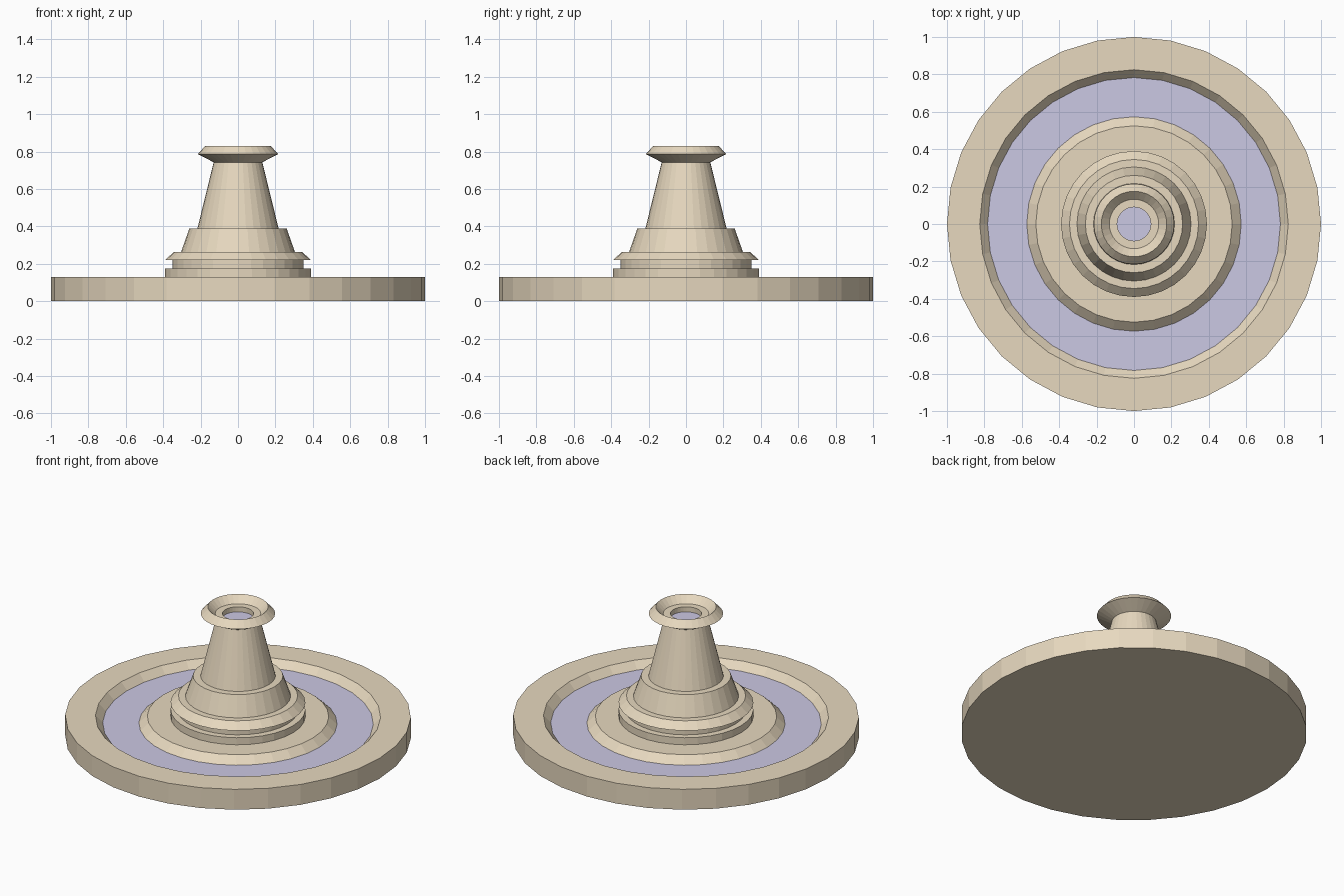
import bpy, bmesh, math

if "Cube" in bpy.data.objects:
    bpy.data.objects.remove(bpy.data.objects["Cube"])

SIDES = 32


def material(name, colour):
    m = bpy.data.materials.new(name)
    m.diffuse_color = (*colour, 1)
    m.use_nodes = True
    m.node_tree.nodes["Principled BSDF"].inputs["Base Color"].default_value = m.diffuse_color
    return m


stone = material("stone", (0.80, 0.69, 0.52))
blue = material("water", (0.60, 0.58, 0.77))


def lathe(name, profile, mat):
    """Spin (radius, z) points round z; radius 0 makes a closing cap."""
    bm = bmesh.new()
    rings = []
    for r, z in profile:
        if r == 0:
            rings.append([bm.verts.new((0, 0, z))])
        else:
            rings.append([bm.verts.new((r * math.cos(a), r * math.sin(a), z))
                          for a in (2 * math.pi * i / SIDES for i in range(SIDES))])
    for lo, hi in zip(rings, rings[1:]):
        if len(lo) == 1:
            bm.faces.new(hi[::-1])
        elif len(hi) == 1:
            bm.faces.new(lo)
        else:
            for i in range(SIDES):
                j = (i + 1) % SIDES
                bm.faces.new((lo[i], lo[j], hi[j], hi[i]))
    # drop the centre points left over from caps
    bmesh.ops.delete(bm, geom=[v for v in bm.verts if not v.link_faces], context='VERTS')
    me = bpy.data.meshes.new(name)
    bm.to_mesh(me)
    bm.free()
    me.materials.append(mat)
    ob = bpy.data.objects.new(name, me)
    bpy.context.collection.objects.link(ob)
    return ob


# Wide basin with a sloped channel and a raised centre plinth
lathe("basin", [(0, 0), (1, 0), (1, 0.13), (0.825, 0.13), (0.765, 0.065),
                (0.595, 0.065), (0.525, 0.13), (0.39, 0.13)], stone)

# Stepped foot of the column
lathe("column_foot", [(0.39, 0.13), (0.39, 0.175), (0.35, 0.175), (0.35, 0.22),
                      (0.39, 0.22), (0.345, 0.262), (0.305, 0.262),
                      (0.26, 0.39), (0.217, 0.39)], stone)

# Tapered shaft
lathe("column_shaft", [(0.217, 0.39), (0.13, 0.743)], stone)

# Small flared bowl with an inner ledge
lathe("top_bowl", [(0.13, 0.743), (0.215, 0.787), (0.175, 0.83), (0.132, 0.787),
                   (0.09, 0.787), (0.09, 0.755)], stone)

# Water surfaces
lathe("basin_water", [(0.783, 0.085), (0.573, 0.085)], blue)
lathe("top_water", [(0.09, 0.755), (0, 0.755)], blue)
